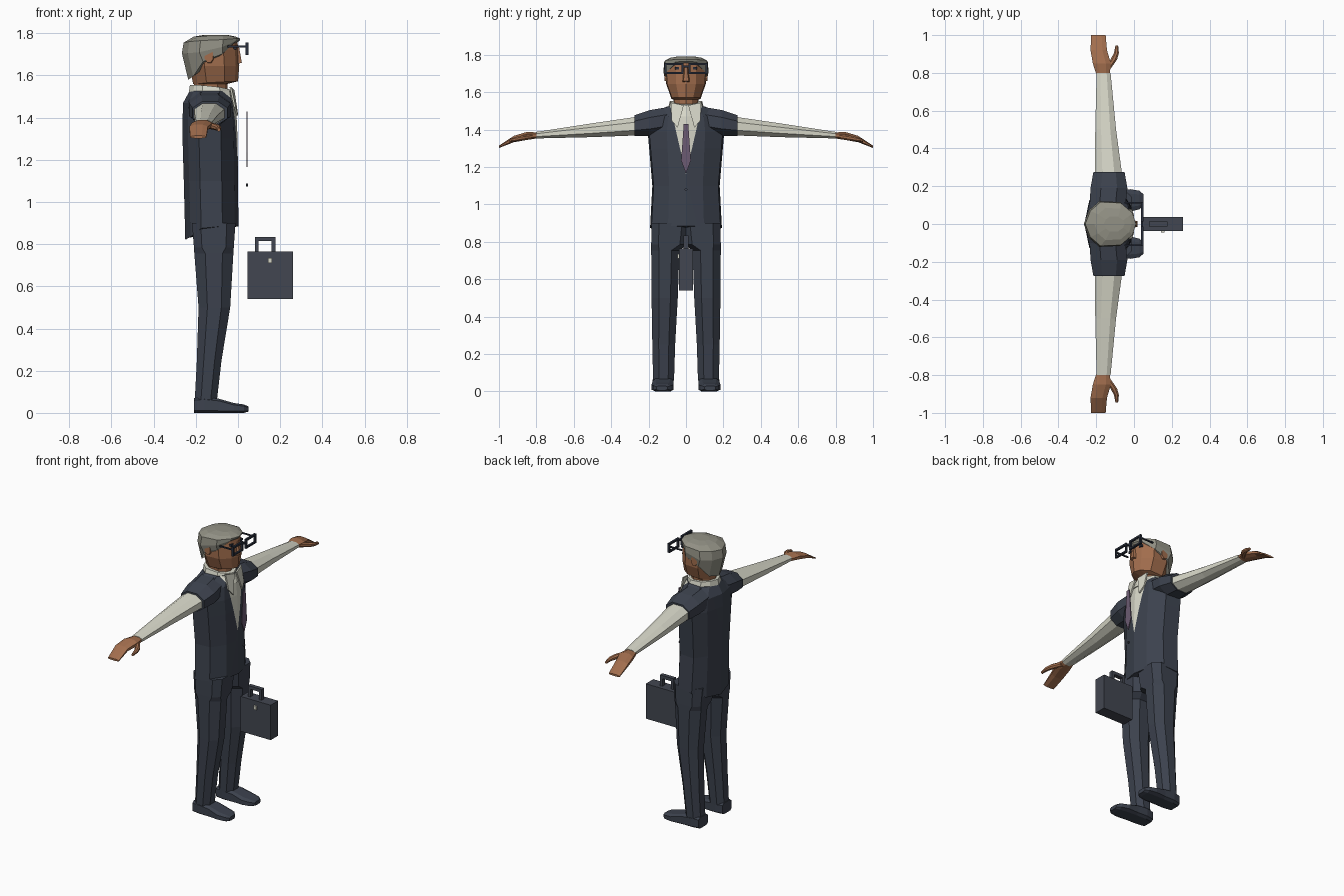
import bpy, bmesh
from mathutils import Vector


def material(name, r, g, b):
    m = bpy.data.materials.new(name)
    m.diffuse_color = (r, g, b, 1)
    return m


NAVY = material("navy cloth", 0.045, 0.054, 0.075)
SHIRT = material("cream shirt", 0.68, 0.68, 0.58)
SKIN = material("brown skin", 0.36, 0.155, 0.075)
HAIR = material("grey hair", 0.29, 0.285, 0.235)
TIE = material("purple tie", 0.15, 0.105, 0.17)
FRAME = material("dark frame", 0.022, 0.028, 0.045)
CASE = material("briefcase slate", 0.055, 0.062, 0.082)


def finish(name, bm, mats, mirror=False):
    bmesh.ops.recalc_face_normals(bm, faces=bm.faces)
    me = bpy.data.meshes.new(name)
    bm.to_mesh(me)
    bm.free()
    for m in mats:
        me.materials.append(m)
    ob = bpy.data.objects.new(name, me)
    bpy.context.collection.objects.link(ob)
    if mirror:
        mod = ob.modifiers.new("mirror", 'MIRROR')
        mod.use_axis = (False, True, False)
        mod.use_mirror_merge = False
    return ob


def loft_bm(rings):
    bm = bmesh.new()
    loops = [[bm.verts.new(p) for p in r] for r in rings]
    n = len(loops[0])
    for a, b in zip(loops, loops[1:]):
        for i in range(n):
            j = (i + 1) % n
            bm.faces.new((a[i], a[j], b[j], b[i]))
    bm.faces.new(loops[0][::-1])
    bm.faces.new(loops[-1])
    return bm


def loft(name, rings, mat, mirror=False):
    return finish(name, loft_bm(rings), [mat], mirror)


def body_ring(z, xb, xf, w):
    """Ten-point ring; z is one height or six heights from front to back."""
    d = xf - xb
    half = [(xf, 0), (xf - .07 * d, .5 * w), (xf - .3 * d, .96 * w),
            (xb + .3 * d, w), (xb + .1 * d, .6 * w), (xb, 0)]
    zs = z if isinstance(z, (list, tuple)) else [z] * 6
    pts = [(x, y, h) for (x, y), h in zip(half, zs)]
    return pts + [(x, -y, h) for x, y, h in pts[4:0:-1]]


def oct_ring(axis, t, u0, u1, v0, v1, c=.28):
    """Chamfered box section across the given axis."""
    a, b = (u1 - u0) * c, (v1 - v0) * c
    p = [(u0 + a, v0), (u1 - a, v0), (u1, v0 + b), (u1, v1 - b),
         (u1 - a, v1), (u0 + a, v1), (u0, v1 - b), (u0, v0 + b)]
    if axis == 'x':
        return [(t, u, v) for u, v in p]
    if axis == 'y':
        return [(u, t, v) for u, v in p]
    return [(u, v, t) for u, v in p]


def boxes(name, specs, mat, mirror=False):
    """Boxes given as (x0, x1, y0, y1, z0, z1)."""
    bm = bmesh.new()
    for x0, x1, y0, y1, z0, z1 in specs:
        vs = bmesh.ops.create_cube(bm, size=1)["verts"]
        for v in vs:
            v.co = ((x0 + x1) / 2 + v.co.x * (x1 - x0),
                    (y0 + y1) / 2 + v.co.y * (y1 - y0),
                    (z0 + z1) / 2 + v.co.z * (z1 - z0))
    return finish(name, bm, [mat], mirror)


def plate(name, pts, depth, mat, mirror=False):
    """Thin polygon extruded forward."""
    return loft(name, [pts, [(x + depth, y, z) for x, y, z in pts]], mat, mirror)


# Waistcoat with the shirt opening cut into the front
bm = loft_bm([
    body_ring([.885, .885, .885, .875, .835, .82], -.25, .002, .192),
    body_ring(1.1, -.257, .0, .18),
    body_ring(1.3, -.263, -.002, .197),
    body_ring(1.39, -.263, -.006, .205),
    body_ring(1.47, -.26, -.014, .19),
    body_ring(1.525, -.23, -.025, .1)])
for s in (1, -1):
    bmesh.ops.bisect_plane(bm, geom=bm.verts[:] + bm.edges[:] + bm.faces[:], dist=1e-5,
                           plane_co=(0, 0, 1.16), plane_no=(0, .37 * s, -.085))
for f in bm.faces:
    c = f.calc_center_median()
    f.material_index = int(c.x > -.1 and c.z > 1.16 and abs(c.y) < (c.z - 1.16) * .085 / .37)
finish("waistcoat", bm, [NAVY, SHIRT])

# Waistcoat shoulders and shirt sleeves
loft("shoulder_cap", [oct_ring('y', .10, -.235, -.045, 1.38, 1.52),
                      oct_ring('y', .19, -.23, -.035, 1.365, 1.505),
                      oct_ring('y', .275, -.215, -.05, 1.365, 1.477)], NAVY, True)
loft("sleeve", [oct_ring('y', .24, -.208, -.06, 1.37, 1.472),
                oct_ring('y', .5, -.205, -.095, 1.36, 1.434),
                oct_ring('y', .8, -.198, -.124, 1.353, 1.388)], SHIRT, True)

# Hands with thumbs
loft("hand", [oct_ring('y', .78, -.195, -.13, 1.356, 1.384),
              oct_ring('y', .85, -.218, -.122, 1.345, 1.388),
              oct_ring('y', .92, -.23, -.143, 1.333, 1.367),
              oct_ring('y', 1.0, -.227, -.15, 1.302, 1.314)], SKIN, True)
loft("thumb", [oct_ring('y', .82, -.16, -.125, 1.35, 1.378),
               oct_ring('y', .87, -.125, -.09, 1.342, 1.37),
               oct_ring('y', .905, -.106, -.08, 1.338, 1.362),
               oct_ring('y', .945, -.098, -.084, 1.335, 1.35)], SKIN, True)

# Trousers
loft("trouser_leg", [oct_ring('z', .06, -.205, -.1, .064, .176),
                     oct_ring('z', .25, -.195, -.078, .058, .18),
                     oct_ring('z', .5, -.187, -.037, .044, .184),
                     oct_ring('z', .755, -.207, -.022, .035, .186),
                     oct_ring('z', .785, -.209, -.02, -.005, .186, .2),
                     oct_ring('z', .9, -.218, -.012, -.02, .184, .2)], NAVY, True)

# Shoes
loft("shoe", [oct_ring('x', -.208, .075, .168, 0, .07, .15),
              oct_ring('x', -.16, .066, .178, 0, .075, .15),
              oct_ring('x', -.09, .068, .178, 0, .067, .15),
              oct_ring('x', -.02, .066, .184, 0, .047, .2),
              oct_ring('x', .028, .078, .176, 0, .04, .2),
              oct_ring('x', .05, .1, .158, .006, .03, .2)], NAVY, True)

# Collar
loft("collar", [body_ring([1.47, 1.48, 1.49, 1.5, 1.5, 1.5], -.236, -.008, .1),
                body_ring([1.53, 1.535, 1.545, 1.553, 1.555, 1.555], -.228, -.03, .086)], SHIRT)
plate("collar_point", [(-.026, .012, 1.53), (-.04, .08, 1.545),
                       (-.02, .078, 1.45), (-.008, .045, 1.41)], .009, SHIRT, True)

# Tie and waistcoat button
plate("tie", [(.04, -.012, 1.43), (.04, .012, 1.43), (.04, .026, 1.235),
              (.04, 0, 1.165), (.04, -.026, 1.235)], .006, TIE)
loft("button", [oct_ring('x', .038, -.007, .007, 1.073, 1.087),
                oct_ring('x', .047, -.007, .007, 1.073, 1.087)], CASE)

# Head, neck, nose and ears
loft("head", [body_ring(1.49, -.2, -.05, .062),
              body_ring(1.56, -.21, -.05, .066),
              body_ring([1.572, 1.572, 1.57, 1.565, 1.56, 1.56], -.213, .0, .078),
              body_ring(1.645, -.23, .006, .106),
              body_ring(1.72, -.235, .002, .108),
              body_ring(1.77, -.23, -.004, .1)], SKIN)
loft("nose", [[(-.01, -.022, 1.652), (.018, -.015, 1.66), (.018, .015, 1.66), (-.01, .022, 1.652)],
              [(-.01, -.02, 1.68), (.014, -.01, 1.685), (.014, .01, 1.685), (-.01, .02, 1.68)],
              [(-.01, -.01, 1.74), (.004, -.006, 1.74), (.004, .006, 1.74), (-.01, .01, 1.74)]], SKIN)
loft("ear", [oct_ring('y', .095, -.15, -.115, 1.655, 1.715),
             oct_ring('y', .116, -.158, -.118, 1.662, 1.722)], SKIN, True)
boxes("eye", [(-.024, -.006, .037, .058, 1.722, 1.736)], FRAME, True)

# Hair
loft("hair", [body_ring([1.757, 1.755, 1.703, 1.665, 1.595, 1.58], -.236, -.002, .112),
              body_ring([1.765, 1.762, 1.735, 1.71, 1.705, 1.705], -.266, .008, .121),
              body_ring([1.775, 1.775, 1.77, 1.765, 1.76, 1.755], -.258, .011, .116),
              body_ring(1.784, -.21, -.012, .085),
              body_ring(1.792, -.16, -.05, .04)], HAIR)

# Glasses
boxes("glasses", [(.036, .049, .014, .116, 1.745, 1.757), (.036, .049, .014, .116, 1.697, 1.707),
                  (.036, .049, .014, .025, 1.697, 1.757), (.036, .049, .105, .116, 1.697, 1.757),
                  (.038, .047, 0, .016, 1.733, 1.743), (-.05, .04, .108, .116, 1.733, 1.741)],
      FRAME, True)

# Briefcase with handle and latch
boxes("briefcase", [(.045, .26, -.038, .038, .54, .765)], CASE)
boxes("briefcase_handle", [(.08, .097, -.013, .013, .76, .835), (.16, .177, -.013, .013, .76, .835),
                           (.097, .16, -.013, .013, .815, .835)], CASE)
boxes("latch", [(.142, .162, -.046, -.037, .71, .735)], SHIRT)
